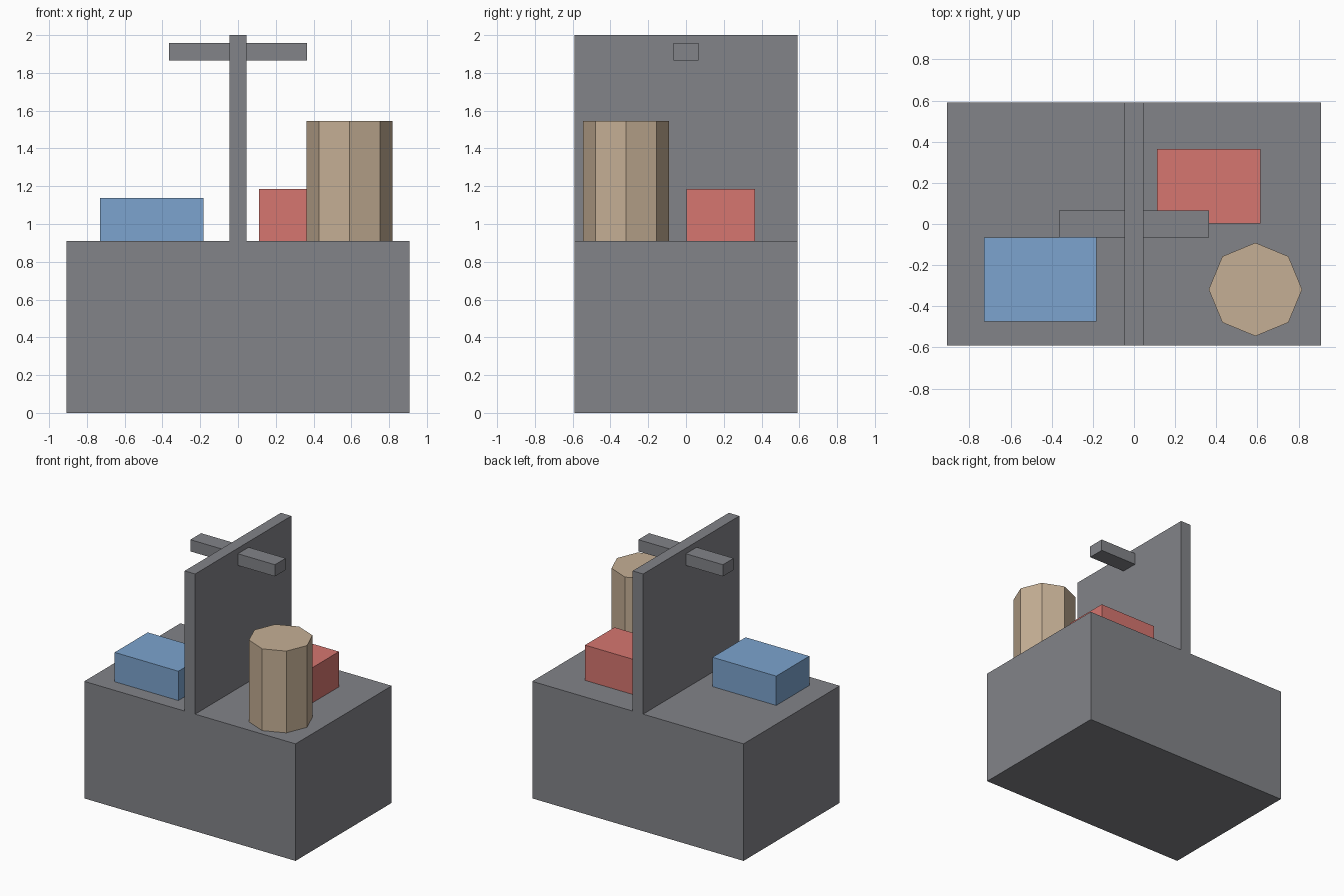
import bpy

if "Cube" in bpy.data.objects:
    bpy.data.objects.remove(bpy.data.objects["Cube"])


def material(name, color):
    mat = bpy.data.materials.new(name)
    mat.diffuse_color = (*color, 1.0)
    mat.use_nodes = True
    mat.node_tree.nodes["Principled BSDF"].inputs["Base Color"].default_value = mat.diffuse_color
    return mat


def box(name, x, y, z, mat):
    """Axis-aligned box from (min, max) ranges."""
    ranges = (x, y, z)
    bpy.ops.mesh.primitive_cube_add(size=1, location=[(a + b) / 2 for a, b in ranges])
    obj = bpy.context.object
    obj.name = name
    obj.scale = [b - a for a, b in ranges]
    bpy.ops.object.transform_apply(location=False, rotation=False, scale=True)
    obj.data.materials.append(mat)
    return obj


TOP = 0.91  # height of the counter surface

slate = material("slate", (0.225, 0.23, 0.25))
blue = material("blue", (0.20, 0.37, 0.62))
red = material("red", (0.67, 0.18, 0.16))
tan = material("tan", (0.56, 0.43, 0.30))

# Counter block, dividing panel and the crossbar through it
box("counter_base", (-0.909, 0.909), (-0.591, 0.591), (0, TOP), slate)
box("divider_panel", (-0.045, 0.045), (-0.591, 0.591), (TOP, 2.0), slate)
box("crossbar", (-0.364, 0.364), (-0.066, 0.066), (1.866, 1.957), slate)

# Boxes resting on either side of the divider
box("blue_box", (-0.73, -0.182), (-0.473, -0.066), (TOP, 1.138), blue)
box("red_box", (0.112, 0.614), (0.002, 0.364), (TOP, 1.184), red)

# Eight-sided canister with corners on the axes
bpy.ops.mesh.primitive_cylinder_add(vertices=8, radius=0.227, depth=1.546 - TOP,
                                    location=(0.59, -0.318, (1.546 + TOP) / 2))
canister = bpy.context.object
canister.name = "canister"
canister.data.materials.append(tan)
